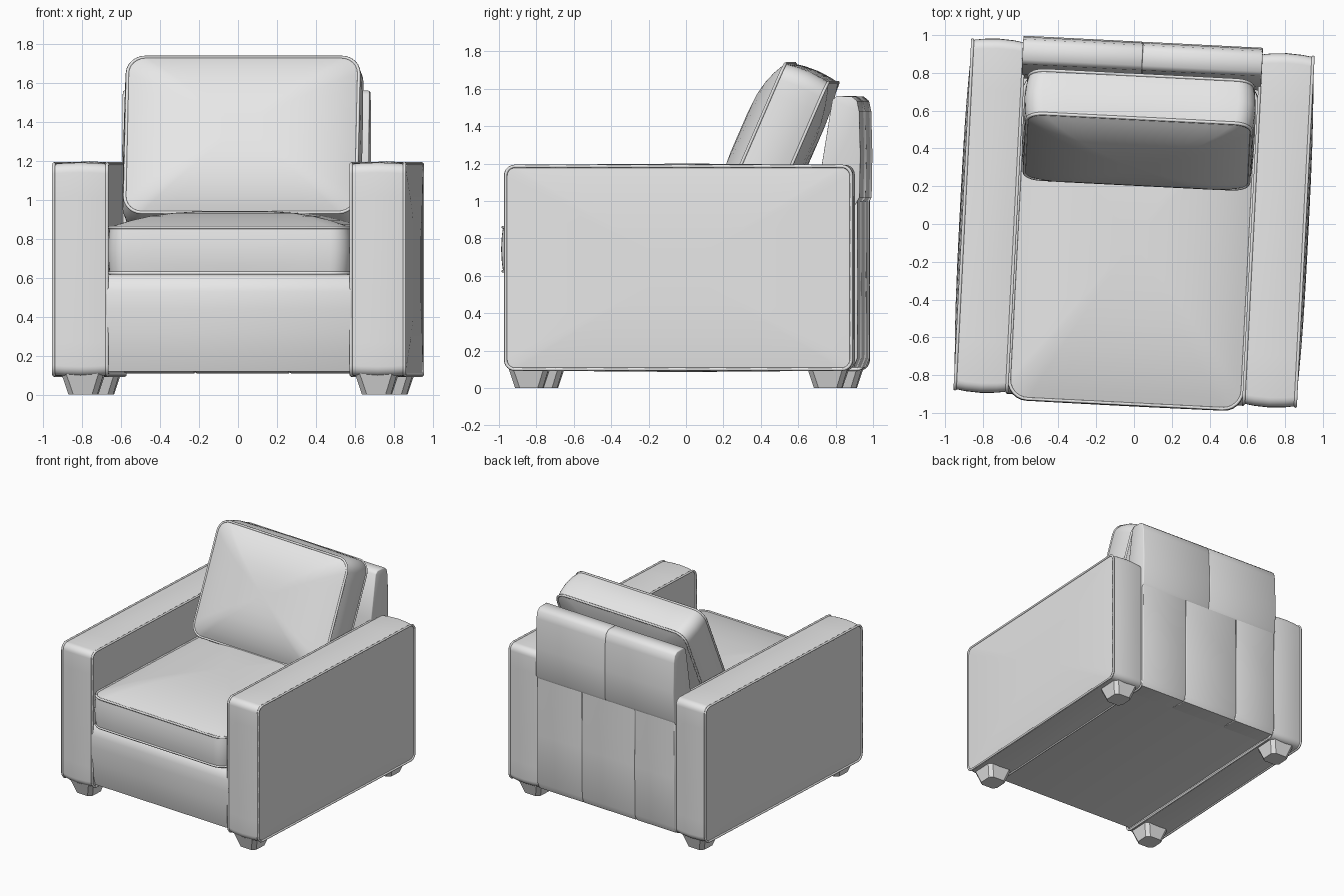
import bpy, bmesh, math
from mathutils import Matrix, Vector

if "Cube" in bpy.data.objects:
    bpy.data.objects.remove(bpy.data.objects["Cube"])

fabric = bpy.data.materials.new("grey_fabric")
fabric.use_nodes = True
GREY = (0.8, 0.8, 0.8, 1)
fabric.diffuse_color = GREY
fabric.node_tree.nodes["Principled BSDF"].inputs["Base Color"].default_value = GREY

# The whole chair is turned a little about z
TURN = Matrix.Rotation(math.radians(-2.9), 4, 'Z')


def finish(name, bm, matrix=Matrix(), angle=40):
    bmesh.ops.recalc_face_normals(bm, faces=bm.faces)
    mesh = bpy.data.meshes.new(name)
    bm.to_mesh(mesh)
    bm.free()
    for p in mesh.polygons:
        p.use_smooth = True
    mesh.set_sharp_from_angle(angle=math.radians(angle))
    mesh.materials.append(fabric)
    obj = bpy.data.objects.new(name, mesh)
    bpy.context.collection.objects.link(obj)
    obj.matrix_world = TURN @ matrix
    return obj


def outline(w, h, r, steps=6, edge=8):
    """Rounded rectangle with evenly split sides."""
    pts = []
    for k, (sx, sy) in enumerate([(1, 1), (-1, 1), (-1, -1), (1, -1)]):
        c = Vector((sx * (w / 2 - r), sy * (h / 2 - r)))
        for i in range(steps + 1):
            a = math.pi / 2 * (k + i / steps)
            pts.append(c + r * Vector((math.cos(a), math.sin(a))))
    full = []
    for i, p in enumerate(pts):
        q = pts[(i + 1) % len(pts)]
        n = edge if i % (steps + 1) == steps else 1
        full += [p.lerp(q, j / n) for j in range(n)]
    return full


def cushion(name, w, h, depth, r, top, bottom, matrix, side=0.012, pipe=0.009):
    """Padded slab: crowned faces, softly bowed band, piping on both rims."""
    rim = outline(w, h, r)
    rings = []
    scales = [0.12, 0.3, 0.5, 0.68, 0.83, 0.93, 1]
    half = depth / 2
    for t in scales:
        rings.append((t, 0, -half - bottom * (1 - t ** 3)))
    for f in (-0.6, 0, 0.6):
        rings.append((1, side * (1 - f * f), f * half))
    for t in reversed(scales):
        rings.append((t, 0, half + top * (1 - t ** 3)))
    bm = bmesh.new()
    loops = []
    for t, out, z in rings:
        loops.append([bm.verts.new((p.x * t + out * p.normalized().x,
                                    p.y * t + out * p.normalized().y, z)) for p in rim])
    n = len(rim)
    for a, b in zip(loops, loops[1:]):
        for i in range(n):
            j = (i + 1) % n
            bm.faces.new((a[i], a[j], b[j], b[i]))
    bm.faces.new(loops[0])
    bm.faces.new(loops[-1])
    finish(name, bm, matrix)
    for label, z in (("inner", -half), ("outer", half)):
        piping(f"{name}_{label}_piping", rim, z, pipe, matrix)


def piping(name, rim, z, radius, matrix, sides=6):
    """Thin cord following a rim."""
    bm = bmesh.new()
    n = len(rim)
    loops = []
    for i, p in enumerate(rim):
        d = (rim[(i + 1) % n] - rim[i - 1]).normalized()
        normal = Vector((d.y, -d.x))
        ring = []
        for k in range(sides):
            a = math.tau * k / sides
            q = p + normal * radius * math.cos(a)
            ring.append(bm.verts.new((q.x, q.y, z + radius * math.sin(a))))
        loops.append(ring)
    for i in range(n):
        a, b = loops[i], loops[(i + 1) % n]
        for k in range(sides):
            m = (k + 1) % sides
            bm.faces.new((a[k], a[m], b[m], b[k]))
    finish(name, bm, matrix, 80)


def prism(name, x0, x1, profile, bevel=0.006):
    """Side profile (y, z) stretched across x."""
    bm = bmesh.new()
    face = bm.faces.new([bm.verts.new((x0, y, z)) for y, z in profile])
    res = bmesh.ops.extrude_face_region(bm, geom=[face])
    moved = [v for v in res["geom"] if isinstance(v, bmesh.types.BMVert)]
    bmesh.ops.translate(bm, vec=(x1 - x0, 0, 0), verts=moved)
    caps = [f for f in bm.faces if len(f.verts) == len(profile) and
            max(v.co.x for v in f.verts) - min(v.co.x for v in f.verts) < 1e-5]
    rims = list({e for f in caps for e in f.edges})
    bmesh.ops.bevel(bm, geom=rims, offset=bevel, segments=2, affect='EDGES', profile=0.5)
    finish(name, bm, angle=50)


# Arms: slabs standing on edge, face axis pointing outward
for label, s in (("left", 1), ("right", -1)):
    axes = Matrix(((0, 0, s, 0), (1, 0, 0, 0), (0, 1, 0, 0), (0, 0, 0, 1)))
    place = Matrix.Translation((s * 0.765, 0.005, 0.643)) @ axes
    cushion(f"{label}_arm", 1.85, 1.085, 0.275, 0.05, 0.022, 0.0, place, side=0.014)

# Seat base with a softly rolled front
prism("seat_base", -0.632, 0.632,
      [(-0.87, 0.62), (-0.91, 0.6), (-0.93, 0.53), (-0.932, 0.44), (-0.925, 0.32),
       (-0.91, 0.21), (-0.885, 0.12), (0.9, 0.12), (0.9, 0.62)])

# Seat cushion
cushion("seat_cushion", 1.235, 1.72, 0.235, 0.1, 0.085, 0.0,
        Matrix.Translation((0, -0.093, 0.742)))

# Lower back: three panels side by side
for label, x0, x1 in (("right", -0.632, -0.265), ("middle", -0.265, 0.22), ("left", 0.22, 0.632)):
    prism(f"lower_back_{label}_panel", x0, x1,
          [(0.78, 0.12), (0.93, 0.11), (0.95, 0.16), (0.952, 0.55), (0.95, 1.0), (0.78, 1.0)])

# Upper back: two halves
for label, x0, x1 in (("right", -0.635, 0), ("left", 0, 0.635)):
    prism(f"upper_back_{label}_half", x0, x1,
          [(0.94, 0.98), (0.962, 1.02), (0.966, 1.25), (0.96, 1.48), (0.948, 1.535),
           (0.92, 1.558), (0.84, 1.562), (0.815, 1.54), (0.76, 1.2), (0.74, 0.98)])

# Leaning back cushion, crowned toward the sitter
lean = Matrix.Rotation(math.radians(90 - 23.5), 4, 'X')
cushion("back_cushion", 1.19, 0.87, 0.25, 0.09, 0.1, 0.045,
        Matrix.Translation((0, 0.5, 1.285)) @ lean, side=0.02)

# Tapered feet
for name, x, y in (("front_left", 1, -1), ("front_right", -1, -1),
                   ("back_left", 1, 1), ("back_right", -1, 1)):
    bm = bmesh.new()
    bmesh.ops.create_cone(bm, cap_ends=True, segments=4, radius1=0.105, radius2=0.155, depth=0.11,
                          matrix=Matrix.Rotation(math.pi / 4, 4, 'Z'))
    corners = [e for e in bm.edges if abs(e.verts[0].co.z - e.verts[1].co.z) > 0.05]
    bmesh.ops.bevel(bm, geom=corners, offset=0.025, segments=1, affect='EDGES')
    finish(f"{name}_foot", bm, Matrix.Translation((x * 0.755, y * 0.8, 0.055)), 20)
